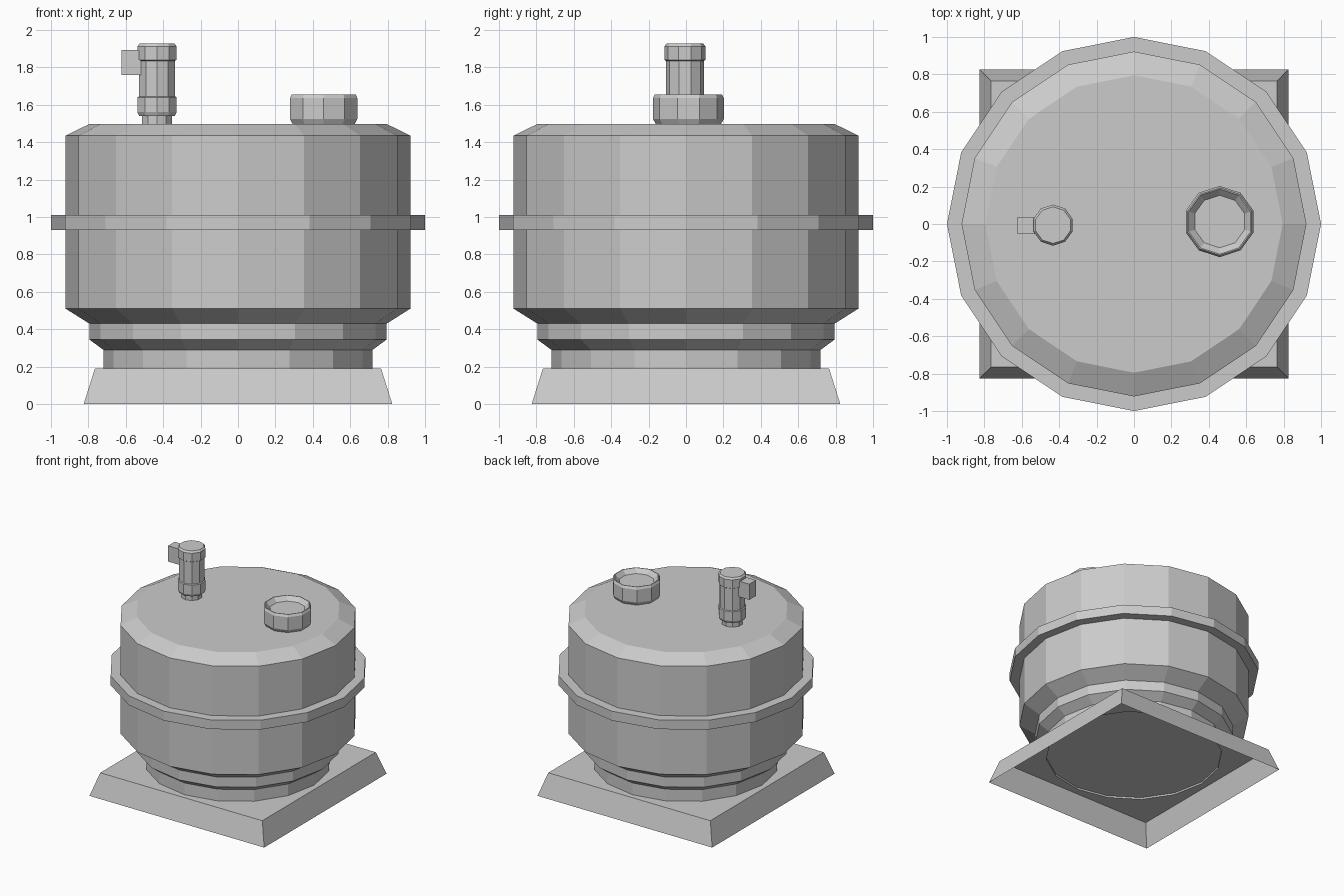
import bpy
import bmesh
from math import cos, sin, pi

cube = bpy.data.objects.get("Cube")
if cube:
    bpy.data.objects.remove(cube, do_unlink=True)

GREY = (0.6, 0.6, 0.6, 1.0)
grey = bpy.data.materials.new("plain_grey")
grey.use_nodes = True
grey.diffuse_color = GREY
grey.node_tree.nodes["Principled BSDF"].inputs["Base Color"].default_value = GREY


def finish(name, bm):
    mesh = bpy.data.meshes.new(name)
    bm.to_mesh(mesh)
    bm.free()
    mesh.materials.append(grey)
    obj = bpy.data.objects.new(name, mesh)
    bpy.context.collection.objects.link(obj)
    return obj


def circle(bm, radius, z, sides, centre=(0, 0)):
    """Ring of vertices with one vertex on the +y axis."""
    return [bm.verts.new((centre[0] + radius * cos(pi / 2 + 2 * pi * i / sides),
                          centre[1] + radius * sin(pi / 2 + 2 * pi * i / sides), z))
            for i in range(sides)]


def lathe(name, profile, sides, centre=(0, 0), closed=False):
    """Turn a (radius, z) profile; cap the ends or join them into a hoop."""
    bm = bmesh.new()
    rings = [circle(bm, r, z, sides, centre) for r, z in profile]
    pairs = list(zip(rings, rings[1:]))
    if closed:
        pairs.append((rings[-1], rings[0]))
    else:
        bm.faces.new(rings[0])
        bm.faces.new(rings[-1])
    for low, high in pairs:
        for i in range(sides):
            j = (i + 1) % sides
            bm.faces.new((low[i], low[j], high[j], high[i]))
    bmesh.ops.recalc_face_normals(bm, faces=bm.faces)
    return finish(name, bm)


# Square skirt, open underneath, with a round hole under the tank
bm = bmesh.new()
signs = [(-1, 1), (-1, -1), (1, -1), (1, 1)]
foot = [bm.verts.new((x * 0.825, y * 0.825, 0)) for x, y in signs]
top = [bm.verts.new((x * 0.765, y * 0.765, 0.19)) for x, y in signs]
hole = circle(bm, 0.715, 0.19, 16)
for k in range(4):
    n = (k + 1) % 4
    bm.faces.new((foot[k], foot[n], top[n], top[k]))
    bm.faces.new((top[k], top[n], hole[4 * n]))
    for i in range(4 * k, 4 * k + 4):
        bm.faces.new((top[k], hole[(i + 1) % 16], hole[i]))
finish("base_skirt", bm)

# Tank with recessed floor, stepped foot and bevelled lid
lathe("tank", [(0.705, 0.205), (0.705, 0.19), (0.72, 0.19), (0.72, 0.29),
               (0.795, 0.345), (0.795, 0.43), (0.922, 0.51),
               (0.922, 1.435), (0.795, 1.497)], 16)

# Hoop around the middle
lathe("tank_hoop", [(0.91, 0.93), (1, 0.93), (1, 1.01), (0.91, 1.01)], 16, closed=True)

# Dished filler neck on the lid
lathe("filler_neck", [(0.17, 1.49), (0.19, 1.525), (0.19, 1.635), (0.18, 1.655),
                      (0.174, 1.655), (0.14, 1.62)], 10, (0.458, 0.013))

# Motor on the lid
lathe("motor", [(0.084, 1.49), (0.084, 1.54), (0.1, 1.54), (0.11, 1.56),
                (0.11, 1.64), (0.102, 1.645), (0.102, 1.835), (0.11, 1.84),
                (0.11, 1.912), (0.098, 1.928)], 10, (-0.433, -0.006))

# Terminal box on the motor's side
bm = bmesh.new()
bmesh.ops.create_cube(bm, size=1)
bmesh.ops.scale(bm, vec=(0.113, 0.09, 0.134), verts=bm.verts)
bmesh.ops.translate(bm, vec=(-0.567, -0.008, 1.826), verts=bm.verts)
finish("terminal_box", bm)
